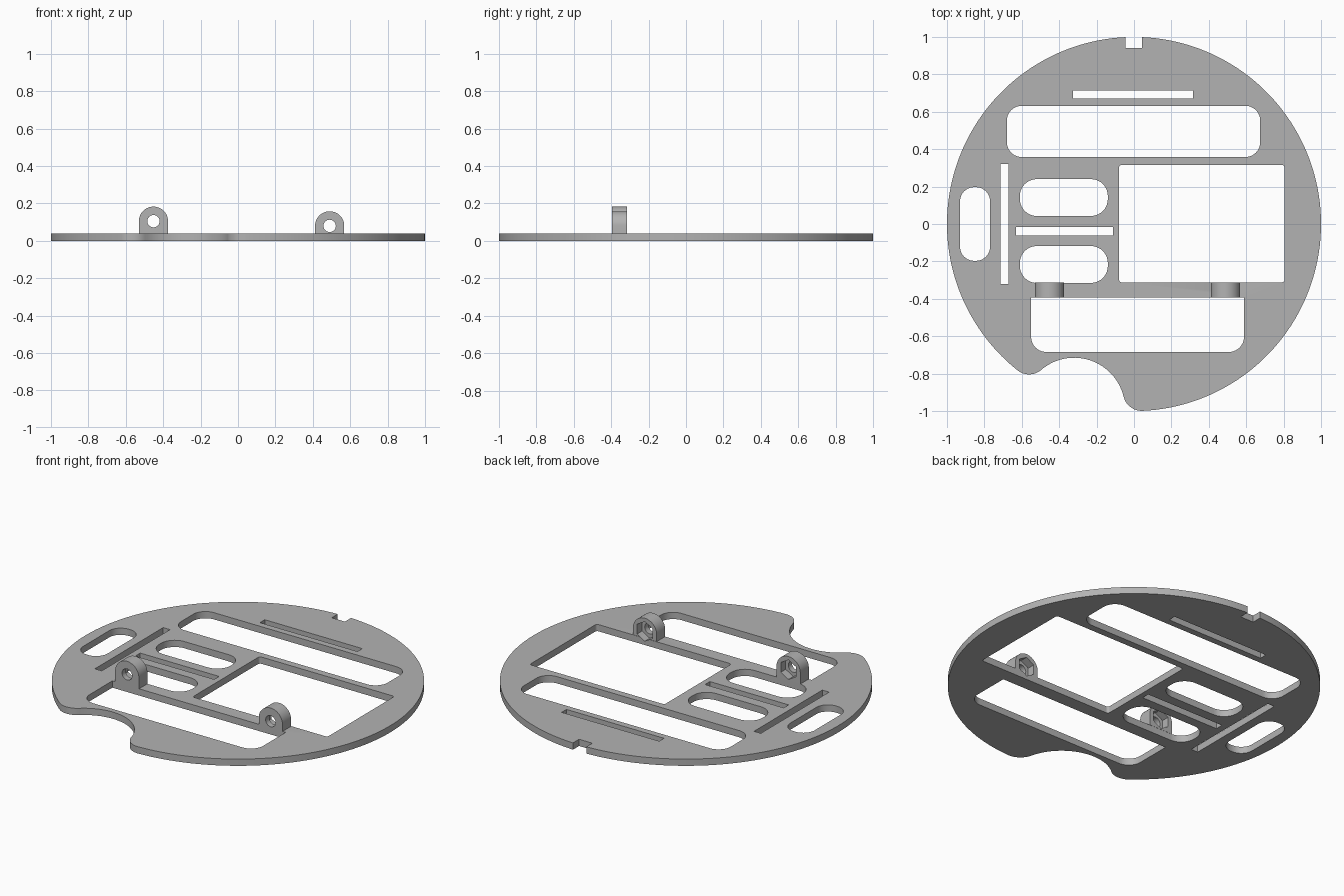
import bpy, bmesh
from math import sin, cos, radians
from mathutils import Vector

cube = bpy.data.objects.get("Cube")
if cube:
    bpy.data.objects.remove(cube, do_unlink=True)

grey = bpy.data.materials.new("grey plastic")
grey.use_nodes = True
grey.diffuse_color = (0.45, 0.45, 0.45, 1)
grey.node_tree.nodes["Principled BSDF"].inputs["Base Color"].default_value = (0.45, 0.45, 0.45, 1)

THICK = 0.04


def arc(cx, cy, r, start, end, steps):
    angles = [radians(start + (end - start) * i / steps) for i in range(steps + 1)]
    return [(cx + r * cos(a), cy + r * sin(a)) for a in angles]


def rounded_rect(x0, x1, y0, y1, low_r=0.0, high_r=None):
    """Rectangle with separate radii for its lower and upper corners."""
    high_r = low_r if high_r is None else high_r
    pts = []
    for x, y, sx, sy, r, a in ((x1, y0, -1, 1, low_r, -90), (x1, y1, -1, -1, high_r, 0),
                               (x0, y1, 1, -1, high_r, 90), (x0, y0, 1, 1, low_r, 180)):
        pts += arc(x + sx * r, y + sy * r, r, a, a + 90, 10) if r else [(x, y)]
    return pts


def prism(name, loops, place, depth):
    """Fill an outline with holes, then extrude it along depth."""
    bm = bmesh.new()
    edges = []
    for loop in loops:
        verts = [bm.verts.new(place(u, v)) for u, v in loop]
        edges += [bm.edges.new((a, b)) for a, b in zip(verts, verts[1:] + verts[:1])]
    bmesh.ops.triangle_fill(bm, use_beauty=True, use_dissolve=False, edges=edges,
                            normal=Vector(depth).normalized())
    out = bmesh.ops.extrude_face_region(bm, geom=bm.faces[:], use_keep_orig=True)
    moved = [g for g in out["geom"] if isinstance(g, bmesh.types.BMVert)]
    bmesh.ops.translate(bm, verts=moved, vec=depth)
    bmesh.ops.recalc_face_normals(bm, faces=bm.faces[:])
    mesh = bpy.data.meshes.new(name)
    bm.to_mesh(mesh)
    bm.free()
    mesh.materials.append(grey)
    obj = bpy.data.objects.new(name, mesh)
    bpy.context.collection.objects.link(obj)
    return obj


def cut(obj, cutter):
    mod = obj.modifiers.new("cut", "BOOLEAN")
    mod.object, mod.operation, mod.solver = cutter, "DIFFERENCE", "EXACT"
    bpy.context.view_layer.update()
    graph = bpy.context.evaluated_depsgraph_get()
    mesh = bpy.data.meshes.new_from_object(obj.evaluated_get(graph))
    obj.modifiers.clear()
    obj.data = mesh


# Disc outline: rear notch, filleted bite in the front edge
outline = arc(0, 0, 1, -87.36, 87.6, 80)
outline += [(0.042, 0.942), (-0.045, 0.942)]
outline += arc(0, 0, 1, 92.6, 231.44, 64)
outline += arc(-0.561, -0.704, 0.1, 231.44, 310.4, 12)[1:]
outline += arc(-0.32, -0.987, 0.272, 130.4, 13.7, 28)[1:]
outline += arc(0.0415, -0.899, 0.1, 193.7, 272.64, 12)[1:-1]

# Openings through the disc
holes = [
    rounded_rect(-0.68, 0.675, 0.358, 0.632, 0.08),      # rear window
    rounded_rect(-0.325, 0.315, 0.67, 0.715),            # rear slot
    rounded_rect(-0.08, 0.805, -0.312, 0.316, 0.015),    # large bay
    rounded_rect(-0.715, -0.67, -0.32, 0.32),            # side slot
    rounded_rect(-0.93, -0.77, -0.197, 0.197, 0.075),    # side pill
    rounded_rect(-0.61, -0.14, 0.043, 0.24, 0.09),       # inner pills
    rounded_rect(-0.61, -0.14, -0.315, -0.118, 0.09),
    rounded_rect(-0.63, -0.113, -0.062, -0.016),         # inner slot
    rounded_rect(-0.55, 0.588, -0.684, -0.392, 0.08, 0), # front window
]
plate = prism("base_plate", [outline] + holes, lambda u, v: (u, v, 0), (0, 0, THICK))

# Upright lugs with a bolt hole and a hexagonal nut pocket behind
parts = [plate]
for name, x, z in (("right_lug", -0.452, 0.105), ("left_lug", 0.49, 0.08)):
    profile = arc(x, z, 0.078, 0, 180, 32) + [(x - 0.078, THICK), (x + 0.078, THICK)]
    bore = arc(x, z, 0.033, 0, 360, 24)[:-1]
    lug = prism(name, [profile, bore], lambda u, v: (u, -0.394, v), (0, 0.08, 0))
    hexagon = arc(x, z, 0.058, 30, 390, 6)[:-1]
    cutter = prism("nut_cutter", [hexagon], lambda u, v: (u, -0.36, v), (0, 0.08, 0))
    cutter.hide_render = True
    cut(lug, cutter)
    if z - 0.058 < THICK:
        cut(plate, cutter)
    bpy.data.objects.remove(cutter, do_unlink=True)
    parts.append(lug)

# Smooth curved walls, crisp edges
bpy.ops.object.select_all(action="DESELECT")
for obj in parts:
    obj.select_set(True)
bpy.context.view_layer.objects.active = plate
bpy.ops.object.shade_smooth_by_angle(angle=radians(30))
